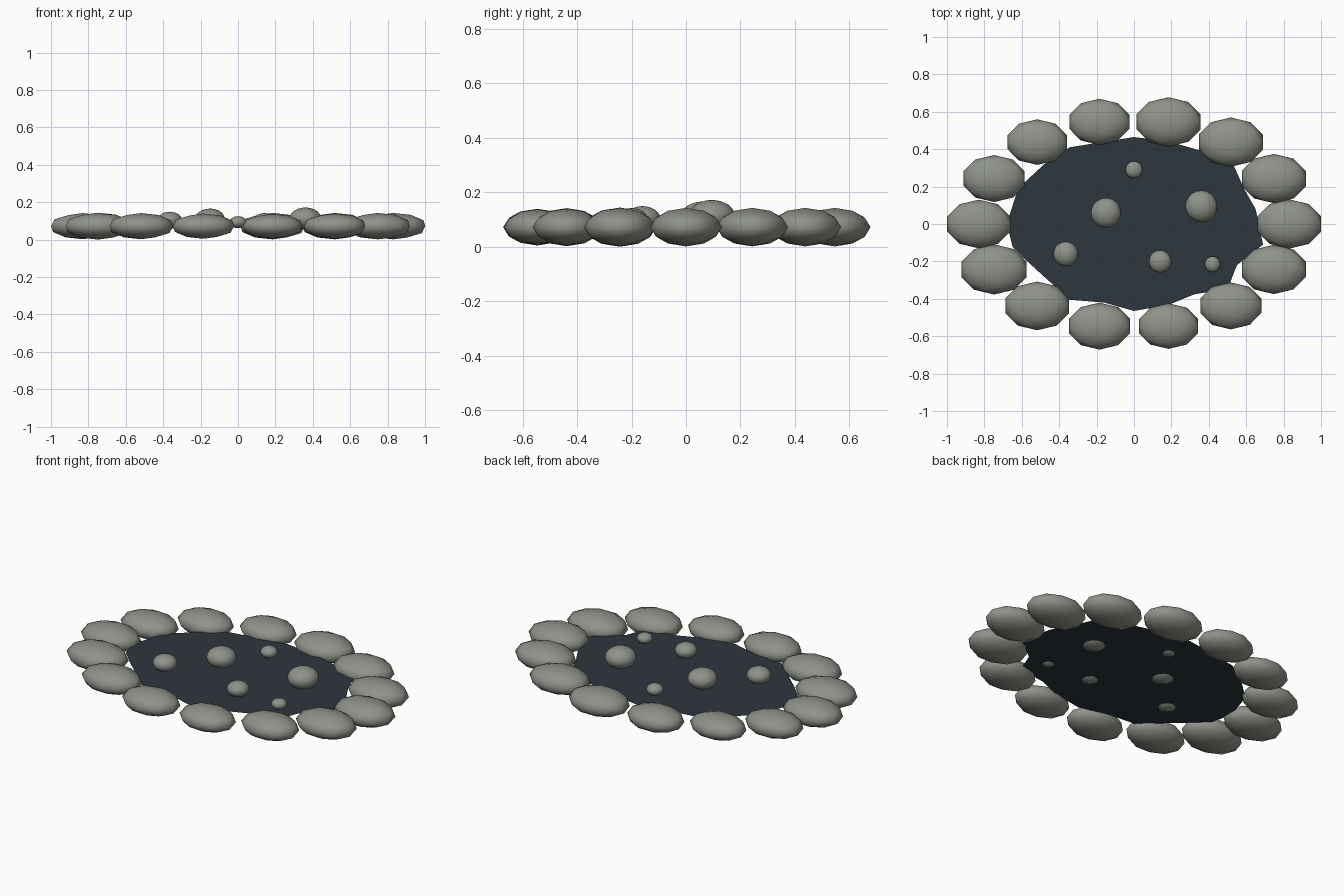
import bpy, math

cube = bpy.data.objects.get("Cube")
if cube:
    bpy.data.objects.remove(cube, do_unlink=True)


def make_material(name, rgb):
    mat = bpy.data.materials.new(name)
    mat.use_nodes = True
    color = (*rgb, 1.0)
    mat.diffuse_color = color
    mat.node_tree.nodes["Principled BSDF"].inputs["Base Color"].default_value = color
    return mat


stone_grey = make_material("stone_grey", (0.27, 0.29, 0.25))
dark_water = make_material("dark_water", (0.027, 0.037, 0.047))
WATER_Z = 0.07


def add_stone(name, location, scale, subdivisions):
    """Smooth flattened stone."""
    bpy.ops.mesh.primitive_ico_sphere_add(subdivisions=subdivisions, radius=1, location=location)
    stone = bpy.context.object
    stone.name = name
    stone.scale = scale
    bpy.ops.object.transform_apply(location=False, rotation=False, scale=True)
    bpy.ops.object.shade_smooth()
    stone.data.materials.append(stone_grey)


# Ring of border stones on an ellipse, each with its own half width
half_widths = [0.171, 0.171, 0.171, 0.171, 0.16, 0.158, 0.163,
               0.169, 0.174, 0.169, 0.163, 0.158, 0.163, 0.171]
for i, half in enumerate(half_widths):
    angle = math.tau * i / len(half_widths)
    spot = (0.83 * math.cos(angle), 0.56 * math.sin(angle), 0.072)
    # The low-poly equator is narrower along x, so widen to match
    add_stone(f"border_stone_{i + 1}", spot,
              (half / math.cos(math.pi / 10), half * 0.77, half * 0.413), 2)

# Flat, uneven water surface
outline = [(0, 0.465), (-0.19, 0.435), (-0.345, 0.41), (-0.48, 0.32), (-0.62, 0.19),
           (-0.68, 0), (-0.65, -0.12), (-0.57, -0.2), (-0.345, -0.405), (-0.16, -0.42),
           (0, -0.465), (0.19, -0.43), (0.325, -0.375), (0.5, -0.35), (0.55, -0.22),
           (0.69, -0.11), (0.65, 0.08), (0.59, 0.185), (0.53, 0.32), (0.365, 0.39),
           (0.19, 0.44)]
mesh = bpy.data.meshes.new("water_surface")
mesh.from_pydata([(x, y, WATER_Z) for x, y in outline], [], [range(len(outline))])
mesh.materials.append(dark_water)
water = bpy.data.objects.new("water_surface", mesh)
bpy.context.collection.objects.link(water)

# Pebbles poking out of the water: x, y, radius
pebbles = [(-0.15, 0.06, 0.08), (0.36, 0.095, 0.085), (0, 0.29, 0.046),
           (-0.365, -0.16, 0.066), (0.14, -0.2, 0.06), (0.42, -0.215, 0.042)]
for i, (x, y, radius) in enumerate(pebbles):
    add_stone(f"pebble_{i + 1}", (x, y, WATER_Z + radius * 0.5),
              (radius, radius, radius * 0.7), 3)
